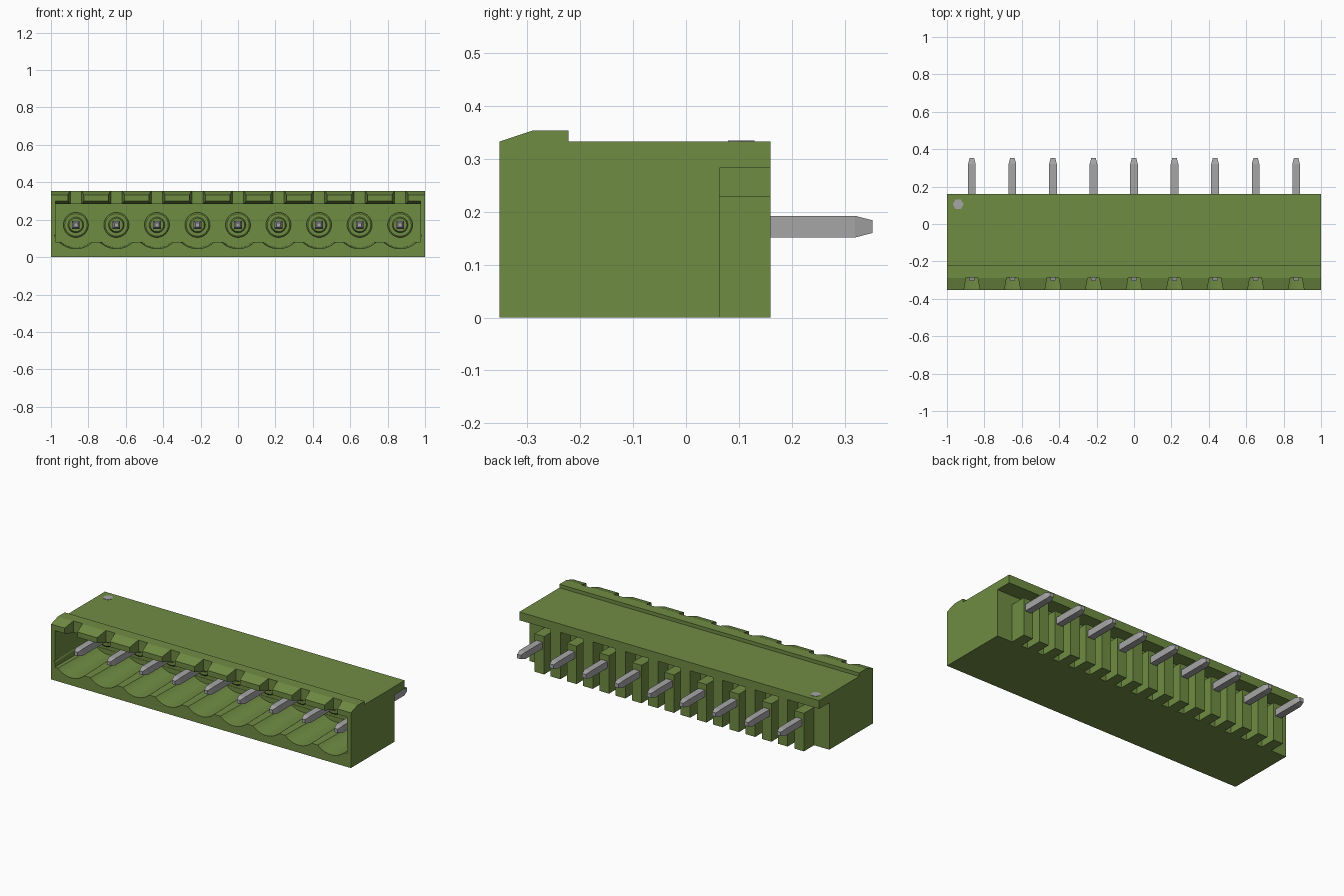
import bpy, bmesh, math

old = bpy.data.objects.get("Cube")
if old:
    bpy.data.objects.remove(old, do_unlink=True)

PITCH = 0.2167
PINS = [(i - 4) * PITCH for i in range(9)]
PIN_Z = 0.172


def material(name, rgb):
    m = bpy.data.materials.new(name)
    m.use_nodes = True
    m.diffuse_color = (*rgb, 1)
    bsdf = m.node_tree.nodes["Principled BSDF"]
    bsdf.inputs["Base Color"].default_value = (*rgb, 1)
    bsdf.inputs["Roughness"].default_value = 0.6
    return m


green = material("green plastic", (0.16, 0.265, 0.057))
grey = material("grey metal", (0.38, 0.38, 0.38))


def lofts(name, solids, mat):
    """One object from closed solids, each a list of matching 3D sections."""
    bm = bmesh.new()
    for sections in solids:
        rings = [[bm.verts.new(p) for p in s] for s in sections]
        n = len(rings[0])
        bm.faces.new(rings[0])
        bm.faces.new(rings[-1])
        for a, b in zip(rings, rings[1:]):
            for i in range(n):
                j = (i + 1) % n
                bm.faces.new((a[i], a[j], b[j], b[i]))
    bmesh.ops.recalc_face_normals(bm, faces=bm.faces)
    mesh = bpy.data.meshes.new(name)
    bm.to_mesh(mesh)
    bm.free()
    obj = bpy.data.objects.new(name, mesh)
    bpy.context.collection.objects.link(obj)
    mesh.materials.append(mat)
    return obj


def along_x(profile, x0, x1):
    return [[(x, y, z) for y, z in profile] for x in (x0, x1)]


def box(x0, x1, y0, y1, z0, z1):
    return along_x([(y0, z0), (y1, z0), (y1, z1), (y0, z1)], x0, x1)


def square(x, y, z, h):
    return [(x - h, y, z - h), (x + h, y, z - h), (x + h, y, z + h), (x - h, y, z + h)]


def circle(x, y, z, r, a0=0, a1=360, n=32, closed=True):
    steps = n if closed else n - 1
    return [(x + r * math.cos(t), y, z + r * math.sin(t))
            for t in (math.radians(a0 + (a1 - a0) * i / steps) for i in range(n))]


def activate(obj):
    bpy.ops.object.select_all(action='DESELECT')
    obj.select_set(True)
    bpy.context.view_layer.objects.active = obj


def cut(target, solids):
    cutter = lofts("cutter", solids, green)
    cutter.hide_render = True
    mod = target.modifiers.new("cut", 'BOOLEAN')
    mod.operation = 'DIFFERENCE'
    mod.solver = 'EXACT'
    mod.object = cutter
    activate(target)
    bpy.ops.object.modifier_apply(modifier=mod.name)
    bpy.data.objects.remove(cutter, do_unlink=True)


# Housing: side profile with latch ridge and rear overhang
profile = [(-0.353, 0), (0.063, 0), (0.063, 0.283), (0.16, 0.283), (0.16, 0.333),
           (-0.222, 0.333), (-0.222, 0.354), (-0.29, 0.354), (-0.353, 0.333)]
housing = lofts("housing", [along_x(profile, -1, 1)], green)

# Front cavity with a sloped lead-in under the roof
cavity = [(-0.40, 0.08), (0.0, 0.08), (0.0, 0.285), (-0.30, 0.285),
          (-0.353, 0.301), (-0.40, 0.301)]
cut(housing, [along_x(cavity, -0.975, 0.975)])

# Scalloped floor, cut in alternating batches because neighbours touch
for start in (0, 1):
    cut(housing, [[circle(x, y, PIN_Z, r, 205, 335, 22, False)
                   for y, r in ((-0.40, 0.128), (-0.002, 0.121))]
                  for x in PINS[start::2]])

# Tapered notches through the front lip
notches = []
for x in PINS:
    plan = [(x - 0.052, -0.40), (x + 0.052, -0.40), (x + 0.03, -0.285), (x - 0.03, -0.285)]
    notches.append([[(px, py, z) for px, py in plan] for z in (0.25, 0.40)])
cut(housing, notches)
activate(housing)
bpy.ops.object.shade_smooth_by_angle(angle=math.radians(15))

# Rear ribs: short ones carry the pins, full-height ones stand between them
W = 0.032
lofts("pin_ribs", [box(x - W, x + W, 0.06, 0.16, 0, 0.229) for x in PINS], green)
lofts("divider_ribs", [box(x + PITCH / 2 - W, x + PITCH / 2 + W, 0.06, 0.16, 0, 0.285)
                       for x in PINS[:-1]], green)

# Stepped collars around the pins on the cavity wall
collars = lofts("pin_collars", [[circle(x, y, PIN_Z, r) for y, r in
                ((0.005, 0.067), (-0.02, 0.067), (-0.025, 0.06),
                 (-0.025, 0.042), (-0.04, 0.036))] for x in PINS], green)
activate(collars)
bpy.ops.object.shade_smooth_by_angle(angle=math.radians(25))

# Square contact pins with tapered ends
lofts("pins", [[square(x, y, PIN_Z, h) for y, h in
      ((-0.305, 0.011), (-0.272, 0.0205), (0.32, 0.0205), (0.353, 0.012))]
      for x in PINS], grey)

# First-position mark on the roof
lofts("position_mark", [[[(-0.94 + 0.029 * math.cos(i * math.pi / 3),
                           0.105 + 0.029 * math.sin(i * math.pi / 3), z)
                          for i in range(6)] for z in (0.331, 0.335)]], grey)
